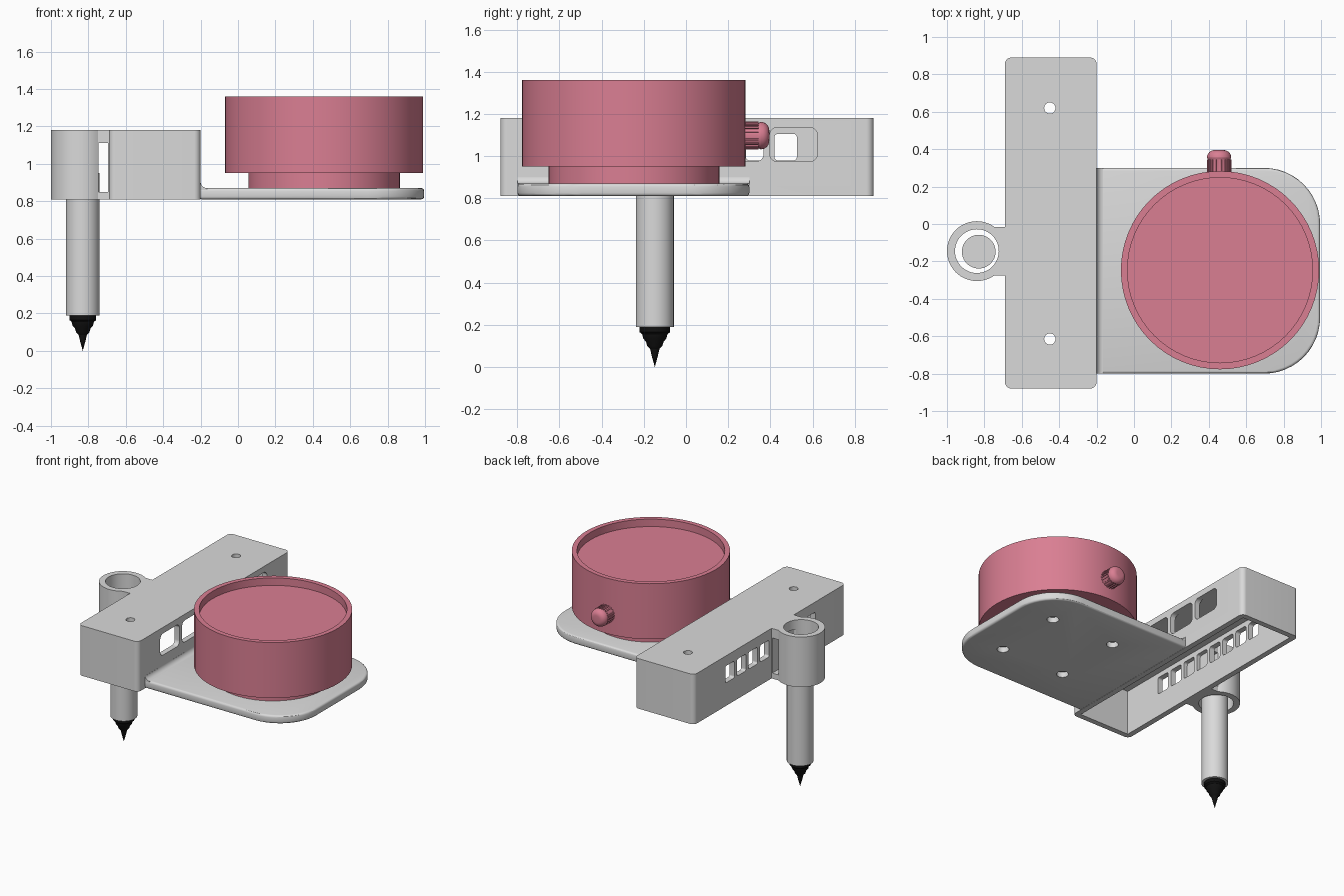
import bpy, bmesh, math
from mathutils import Vector

default = bpy.data.objects.get("Cube")
if default:
    bpy.data.objects.remove(default, do_unlink=True)


def material(name, color, rough=0.6):
    m = bpy.data.materials.new(name)
    m.use_nodes = True
    m.diffuse_color = (*color, 1)
    bsdf = m.node_tree.nodes["Principled BSDF"]
    bsdf.inputs["Base Color"].default_value = (*color, 1)
    bsdf.inputs["Roughness"].default_value = rough
    return m


GREY = material("light grey", (0.7, 0.7, 0.7))
PINK = material("dusty pink", (0.70, 0.21, 0.29))
BLACK = material("black", (0.006, 0.006, 0.006))


def finish(name, bm, mat):
    bmesh.ops.remove_doubles(bm, verts=bm.verts, dist=0.0002)
    bmesh.ops.recalc_face_normals(bm, faces=bm.faces)
    mesh = bpy.data.meshes.new(name)
    bm.to_mesh(mesh)
    bm.free()
    ob = bpy.data.objects.new(name, mesh)
    bpy.context.scene.collection.objects.link(ob)
    if mat:
        mesh.materials.append(mat)
    else:
        ob.hide_render = True
    return ob


def prism(name, u, v, t, radii=(0, 0, 0, 0), axis="z", mat=None):
    """Rounded rectangle over ranges u and v, extruded over range t along an axis."""
    corners = [(u[1], v[1], -1, -1), (u[0], v[1], 1, -1),
               (u[0], v[0], 1, 1), (u[1], v[0], -1, 1)]
    outline = []
    for i, ((cu, cv, su, sv), r) in enumerate(zip(corners, radii)):
        steps = 12 if r else 0
        for k in range(steps + 1):
            a = math.pi / 2 * (i + k / max(steps, 1))
            outline.append((cu + su * r + r * math.cos(a), cv + sv * r + r * math.sin(a)))
    place = {"z": lambda a, b, c: (a, b, c),
             "x": lambda a, b, c: (c, a, b),
             "y": lambda a, b, c: (b, c, a)}[axis]
    bm = bmesh.new()
    low, high = ([bm.verts.new(place(a, b, c)) for a, b in outline] for c in t)
    bm.faces.new(low[::-1])
    bm.faces.new(high)
    n = len(outline)
    for i in range(n):
        j = (i + 1) % n
        bm.faces.new((low[i], low[j], high[j], high[i]))
    return finish(name, bm, mat)


def cylinder(name, x, y, r, t, mat=None):
    return prism(name, (x - r, x + r), (y - r, y + r), t, (r,) * 4, "z", mat)


def lathe(name, profile, center, mat, axis="z", steps=64):
    """Spin a closed (radius, height) profile about a vertical or front-to-back axis."""
    bm = bmesh.new()
    rings = []
    for r, h in profile:
        ring = []
        for k in range(steps):
            a = 2 * math.pi * k / steps
            c, s = r * math.cos(a), r * math.sin(a)
            p = (c, s, h) if axis == "z" else (c, h, s)
            ring.append(bm.verts.new(Vector(center) + Vector(p)))
        rings.append(ring)
    for a, b in zip(rings, rings[1:]):
        for k in range(steps):
            j = (k + 1) % steps
            bm.faces.new((a[k], a[j], b[j], b[k]))
    bmesh.ops.remove_doubles(bm, verts=bm.verts, dist=0.0002)
    return finish(name, bm, mat)


def combine(ob, others, operation="DIFFERENCE"):
    """Apply booleans to an object and remove the helper objects."""
    for other in others:
        mod = ob.modifiers.new("cut", "BOOLEAN")
        mod.operation = operation
        mod.solver = "EXACT"
        mod.object = other
    bpy.context.view_layer.update()
    graph = bpy.context.evaluated_depsgraph_get()
    mesh = bpy.data.meshes.new_from_object(ob.evaluated_get(graph))
    ob.modifiers.clear()
    ob.data = mesh
    for other in others:
        bpy.data.objects.remove(other, do_unlink=True)


BOTTOM, TOP = 0.81, 1.18

# Hollow cross bar, open underneath
bar = prism("cross_bar", (-0.69, -0.2), (-0.88, 0.89), (BOTTOM, TOP), (0.035,) * 4, "z", GREY)
cuts = [prism("cavity", (-0.65, -0.24), (-0.84, 0.85), (0.7, TOP - 0.04))]
cuts += [cylinder("screw_hole", -0.45, y, 0.03, (1.0, 1.3)) for y in (-0.615, 0.62)]
# Row of small windows on one side, wider ones on the other
for i in range(8):
    y = (i - 3.5) * 0.135
    cuts.append(prism("window", (y - 0.053, y + 0.053), (0.98, 1.105), (-0.75, -0.6),
                      (0.015,) * 4, "x"))
for i in range(5):
    y = (i - 2) * 0.255
    cuts.append(prism("wide_window", (y - 0.113, y + 0.113), (0.975, 1.135), (-0.3, -0.1),
                      (0.035,) * 4, "x"))
combine(bar, cuts)

# Pen holder: sleeve and slotted bracket
holder = cylinder("pen_holder", -0.84, -0.145, 0.16, (BOTTOM, TOP), GREY)
bracket = prism("bracket", (-0.82, -0.68), (-0.275, -0.015), (BOTTOM, TOP))
combine(holder, [bracket], "UNION")
combine(holder, [cylinder("bore", -0.84, -0.145, 0.117, (0.7, 1.3)),
                 prism("slot", (0.85, 1.11), (-0.745, -0.695), (-0.5, 0.2), axis="y")])

# Base plate with large outer corners, a softened rim and four screw holes
plate = prism("base_plate", (-0.21, 0.995), (-0.8, 0.3), (BOTTOM, 0.87),
              (0.3, 0, 0, 0.3), "z", GREY)
bevel = plate.modifiers.new("soft_rim", "BEVEL")
bevel.width, bevel.segments, bevel.limit_method = 0.015, 3, "ANGLE"
bevel.angle_limit = math.radians(60)
DIAL = (0.46, -0.247)
combine(plate, [cylinder("plate_hole", DIAL[0] + sx * 0.26, DIAL[1] + sy * 0.26, 0.04,
                         (0.7, 0.85)) for sx in (-1, 1) for sy in (-1, 1)])

# Small fillet where the plate meets the bar
fillet = prism("plate_fillet", (0.86, 0.9), (-0.205, -0.165), (-0.8, 0.3), axis="y", mat=GREY)
combine(fillet, [lathe("fillet_cut", [(0, -0.9), (0.035, -0.9), (0.035, 0.4), (0, 0.4)],
                       (-0.165, 0, 0.905), None, "y")])

# Round drum with a stepped foot and a recessed top
drum = lathe("drum", [(0, 0.865), (0.405, 0.865), (0.405, 0.95), (0.53, 0.95), (0.53, 1.36),
                      (0.495, 1.36), (0.495, 1.305), (0, 1.305)], (*DIAL, 0), PINK)

# Side knob with a rounded end and grip ribs
knob_profile = [(0, 0.24), (0.06, 0.24), (0.06, 0.345)]
knob_profile += [(0.025 + 0.04 * math.cos(a), 0.355 + 0.04 * math.sin(a))
                 for a in (math.pi / 2 * k / 6 for k in range(7))] + [(0, 0.395)]
knob = lathe("knob", knob_profile, (0.455, 0, 1.097), PINK, "y", 32)
bm = bmesh.new()
for k in range(20):
    a = 2 * math.pi * k / 20
    box = bmesh.ops.create_cube(bm, size=1)["verts"]
    for v in box:
        r, w = 0.06 + v.co.x * 0.012, v.co.z * 0.009
        v.co = (0.455 + r * math.cos(a) - w * math.sin(a), 0.31 + v.co.y * 0.07,
                1.097 + r * math.sin(a) + w * math.cos(a))
finish("knob_ribs", bm, PINK)

# Pen barrel and pointed tip
PEN = (-0.83, -0.148, 0)
pen = lathe("pen_barrel", [(0, 0.19), (0.09, 0.19), (0.09, 0.95), (0, 0.95)], PEN, GREY)
tip = lathe("pen_tip", [(0, 0.2), (0.072, 0.2), (0.072, 0.165), (0.06, 0.155), (0.055, 0.135),
                        (0.042, 0.12), (0.036, 0.1), (0.022, 0.085), (0.014, 0.05), (0, 0)],
            PEN, BLACK, steps=32)

# Smooth the rounded surfaces and keep real edges crisp
bpy.ops.object.select_all(action="DESELECT")
for ob in (bar, holder, plate, fillet, drum, knob, pen, tip):
    ob.select_set(True)
    bpy.context.view_layer.objects.active = ob
bpy.ops.object.shade_smooth_by_angle(angle=math.radians(30))
